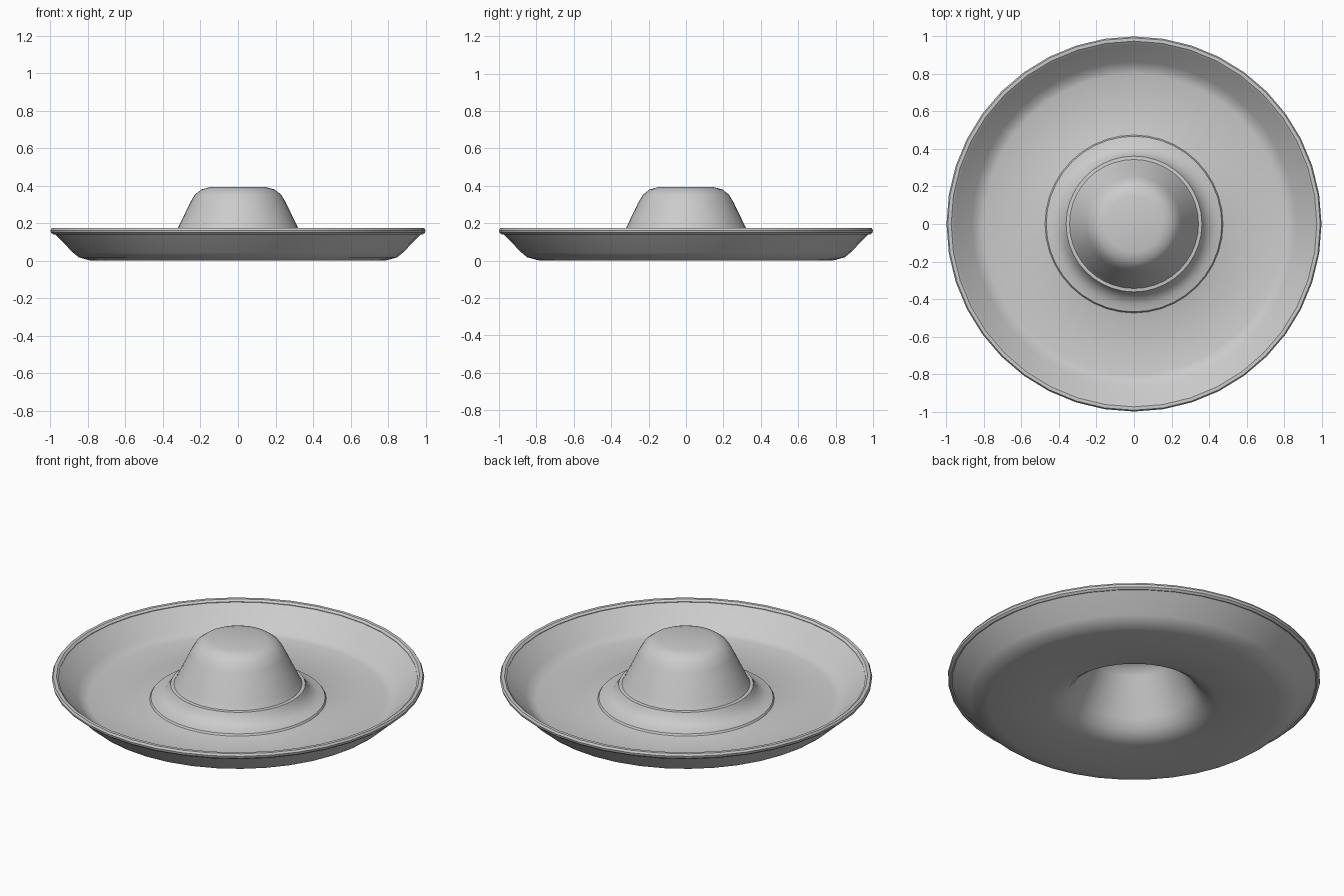
import bpy, bmesh, math

if "Cube" in bpy.data.objects:
    bpy.data.objects.remove(bpy.data.objects["Cube"])

SEGMENTS = 40


def material(name, rgb):
    m = bpy.data.materials.new(name)
    m.diffuse_color = (*rgb, 1.0)
    m.use_nodes = True
    m.node_tree.nodes["Principled BSDF"].inputs["Base Color"].default_value = m.diffuse_color
    return m


def lathe(name, profile, mat, closed=False):
    """Spin a (radius, height) profile around z."""
    bm = bmesh.new()
    verts = [bm.verts.new((r, 0, z)) for r, z in profile]
    pairs = list(zip(verts, verts[1:]))
    if closed:
        pairs.append((verts[-1], verts[0]))
    edges = [bm.edges.new(p) for p in pairs]
    bmesh.ops.spin(bm, geom=verts + edges, cent=(0, 0, 0), axis=(0, 0, 1),
                   angle=math.tau, steps=SEGMENTS, use_duplicate=False)
    bmesh.ops.remove_doubles(bm, verts=bm.verts, dist=1e-4)
    bmesh.ops.recalc_face_normals(bm, faces=bm.faces)
    me = bpy.data.meshes.new(name)
    bm.to_mesh(me)
    bm.free()
    me.materials.append(mat)
    ob = bpy.data.objects.new(name, me)
    bpy.context.collection.objects.link(ob)
    bpy.ops.object.select_all(action='DESELECT')
    ob.select_set(True)
    bpy.context.view_layer.objects.active = ob
    bpy.ops.object.shade_smooth_by_angle(angle=math.radians(35))
    return ob


felt = material("grey felt", (0.6, 0.6, 0.6))

# Hat body: crown and upturned brim as one hollow shell
lathe("hat_body", [
    # outside of the crown, down to the brim floor
    (0, 0.392), (0.15, 0.392), (0.195, 0.38), (0.23, 0.352), (0.255, 0.31),
    (0.325, 0.165), (0.35, 0.115), (0.385, 0.065), (0.44, 0.037),
    # upper side of the brim
    (0.80, 0.035), (0.835, 0.045), (0.865, 0.068), (0.965, 0.162),
    # outer side and underside of the brim
    (0.98, 0.145), (0.88, 0.043), (0.85, 0.018), (0.80, 0.004), (0.78, 0.0),
    (0.45, 0.0), (0.40, 0.016), (0.36, 0.045), (0.325, 0.095),
    # inside of the crown
    (0.225, 0.30), (0.20, 0.335), (0.15, 0.357), (0, 0.357)], felt)

# Flared band around the foot of the crown
lathe("crown_band", [
    (0.335, 0.128), (0.362, 0.125), (0.372, 0.105), (0.395, 0.075),
    (0.43, 0.055), (0.468, 0.047), (0.475, 0.036), (0.44, 0.03),
    (0.37, 0.06)], felt, closed=True)

# Rounded trim along the brim edge
lathe("brim_trim", [
    (0.965, 0.145), (0.985, 0.139), (0.997, 0.149), (1.0, 0.162),
    (0.993, 0.174), (0.975, 0.174), (0.963, 0.164)], felt, closed=True)
